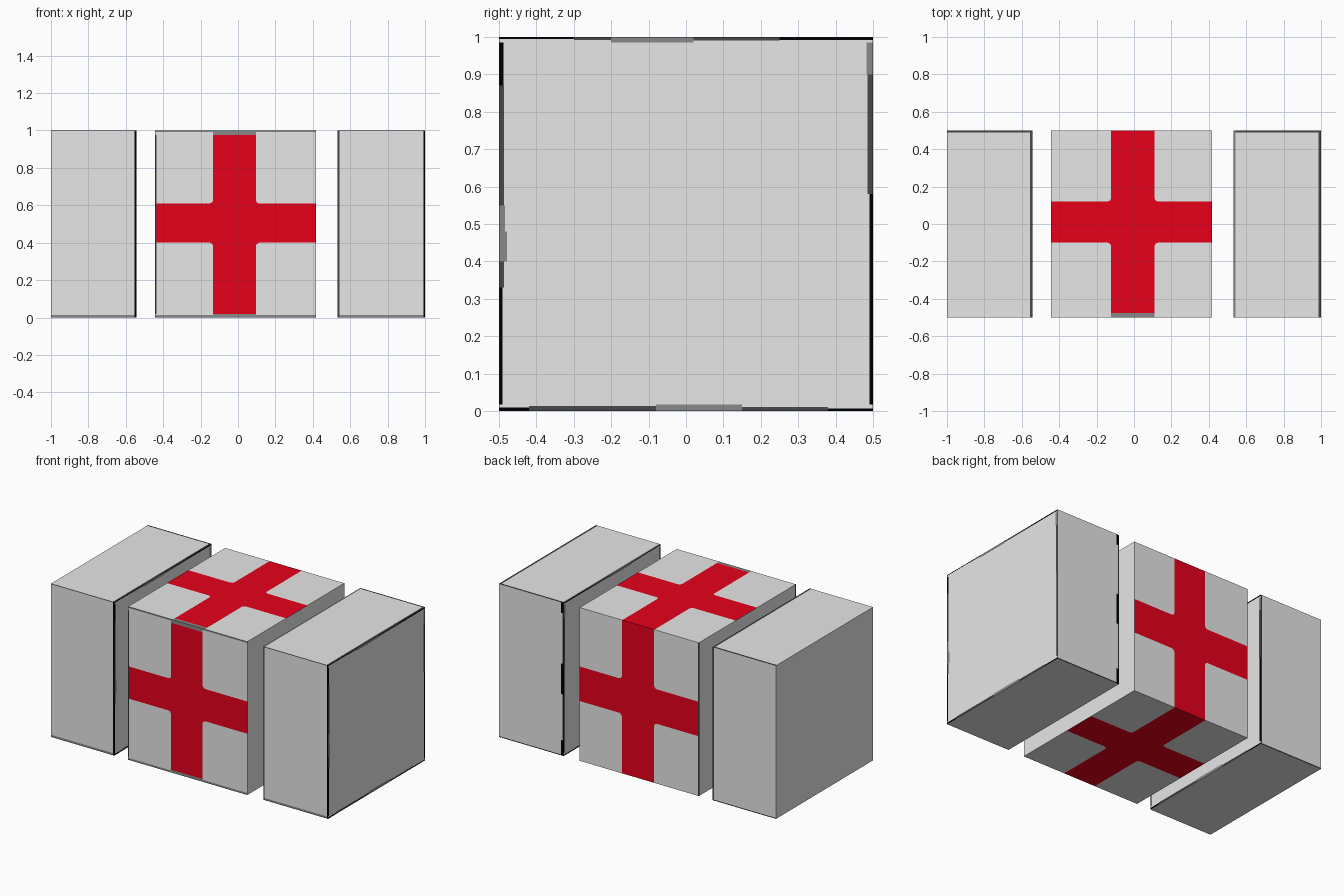
import bpy, bmesh
from mathutils import Vector

if "Cube" in bpy.data.objects:
    bpy.data.objects.remove(bpy.data.objects["Cube"])

COLOURS = {
    "light grey": (0.80, 0.80, 0.80, 1),
    "cross red": (0.80, 0.0, 0.011, 1),
    "mid grey trim": (0.25, 0.25, 0.25, 1),
    "dark grey trim": (0.065, 0.065, 0.065, 1),
    "black trim": (0.0, 0.0, 0.0, 1),
}
GREY, RED, MID, DARK, BLACK = range(5)
MATS = []
for name, col in COLOURS.items():
    m = bpy.data.materials.new(name)
    m.diffuse_color = col
    m.use_nodes = True
    m.node_tree.nodes["Principled BSDF"].inputs["Base Color"].default_value = m.diffuse_color
    MATS.append(m)

# side name: (normal axis, direction, u axis, v axis)
SIDES = {
    "front": (1, -1, 0, 2), "back": (1, 1, 0, 2),
    "top": (2, 1, 0, 1), "bottom": (2, -1, 0, 1),
    "right": (0, 1, 1, 2), "left": (0, -1, 1, 2),
}
FILLET = 0.018


def rect(c, a, b, e, f):
    return (c, [(a, e), (b, e), (b, f), (a, f)])


def cross_polygons(u0, u1, v0, v1, a0, a1, b0, b1):
    """One red cross outline plus the four grey corner panels around it."""
    cross, corners = [], []
    for U, V, a, b, flip in ((u1, v1, a1, b1, 0), (u0, v1, a0, b1, 1),
                             (u0, v0, a0, b0, 0), (u1, v0, a1, b0, 1)):
        da = FILLET if U > a else -FILLET
        db = FILLET if V > b else -FILLET
        inner = [(U, b), (a + da, b), (a + da * .3, b + db * .3), (a, b + db), (a, V)]
        corners.append((GREY, inner + [(U, V)]))
        cross += inner[::-1] if flip else inner
    return [(RED, cross)] + corners


def strip_polygons(box, edge, segments):
    """Cut an edge strip off the panel; segments are (end, width, colour)."""
    u0, u1, v0, v1 = box
    w = max(s[1] for s in segments)
    along = 0 if edge[0] == "v" else 1
    s, stop = (u0, u1) if along == 0 else (v0, v1)
    outer = {"u-": u0, "u+": u1, "v-": v0, "v+": v1}[edge]
    sign = 1 if edge[1] == "-" else -1
    polys = []
    for end, width, colour in segments:
        end = min(end, stop)
        for p, q, c in ((0, width, colour), (width, w, GREY)):
            if q - p > 1e-4:
                lo, hi = sorted((outer + sign * p, outer + sign * q))
                polys.append(rect(c, s, end, lo, hi) if along == 0
                             else rect(c, lo, hi, s, end))
        s = end
    i = ["u-", "u+", "v-", "v+"].index(edge)
    return polys, [x + (sign * w if k == i else 0) for k, x in enumerate(box)]


def build_block(name, lo, hi, trims, crosses={}):
    bm = bmesh.new()
    for side, (n, d, ua, va) in SIDES.items():
        box = [lo[ua], hi[ua], lo[va], hi[va]]
        polys = []
        for edge, segs in trims.get(side, {}).items():
            if isinstance(segs, tuple):
                segs = [(9, *segs)]
            new, box = strip_polygons(box, edge, segs)
            polys += new
        if side in crosses:
            polys += cross_polygons(*box, *crosses[side])
        else:
            polys.append(rect(GREY, *box))
        for mat, pts in polys:
            vs = []
            for u, v in pts:
                p = Vector()
                p[n] = hi[n] if d > 0 else lo[n]
                p[ua], p[va] = u, v
                vs.append(bm.verts.new(p))
            f = bm.faces.new(vs)
            f.material_index = mat
            f.normal_update()
            if f.normal[n] * d < 0:
                f.normal_flip()
    bmesh.ops.remove_doubles(bm, verts=bm.verts[:], dist=1e-5)
    me = bpy.data.meshes.new(name)
    bm.to_mesh(me)
    bm.free()
    for m in MATS:
        me.materials.append(m)
    ob = bpy.data.objects.new(name, me)
    bpy.context.collection.objects.link(ob)


# worn edges, varying along the large sides of the plain blocks
SIDE_WEAR = {
    "v-": [(-.42, .009, BLACK), (-.08, .013, DARK), (.15, .018, MID),
           (.38, .011, DARK), (9, .007, BLACK)],
    "v+": [(-.3, .005, BLACK), (-.2, .008, DARK), (.02, .015, MID),
           (.25, .010, DARK), (9, .008, BLACK)],
    "u-": [(.33, .010, BLACK), (.4, .013, DARK), (.48, .021, MID),
           (.55, .016, MID), (.87, .013, DARK), (9, .012, BLACK)],
    "u+": [(.58, .010, BLACK), (.9, .015, DARK), (9, .018, MID)],
}

# left plain block
build_block("left_block", (-1, -.5, 0), (-.543, .5, 1), {
    "front": {"u+": (.010, BLACK), "v-": (.014, MID), "v+": (.003, DARK)},
    "top": {"u+": (.012, DARK), "v+": (.010, DARK)},
    "right": SIDE_WEAR,
    "back": {"u+": (.008, DARK), "v-": (.006, DARK)},
})

# right plain block
build_block("right_block", (.533, -.5, 0), (1, .5, 1), {
    "front": {"u+": (.009, BLACK), "u-": (.009, DARK), "v-": (.014, MID), "v+": (.003, DARK)},
    "top": {"u+": (.013, DARK), "u-": (.010, MID), "v+": (.010, DARK)},
    "right": SIDE_WEAR,
    "left": SIDE_WEAR,
    "back": {"u-": [(.1, .02, BLACK), (.4, .008, DARK), (.6, .02, BLACK),
                    (.93, .008, DARK), (9, .02, BLACK)], "v-": (.006, DARK)},
})

# centre block with a cross on four sides
build_block("centre_block", (-.443, -.5, 0), (.417, .5, 1), {
    "front": {"v-": [(-.133, .013, MID), (.095, .018, MID), (9, .013, MID)],
              "v+": [(-.133, .009, MID), (.095, .024, MID), (9, .009, MID)],
              "u-": (.006, DARK)},
    "top": {"v-": [(-.122, 0, GREY), (.11, .024, MID), (9, 0, GREY)]},
    "back": {"u-": (.006, DARK)},
    "left": {"u-": (.008, DARK), "u+": (.008, DARK)},
}, {
    "front": (-.133, .095, .40, .61),
    "back": (-.12, .113, .39, .615),
    "top": (-.122, .11, -.10, .12),
    "bottom": (-.122, .11, -.11, .11),
})
